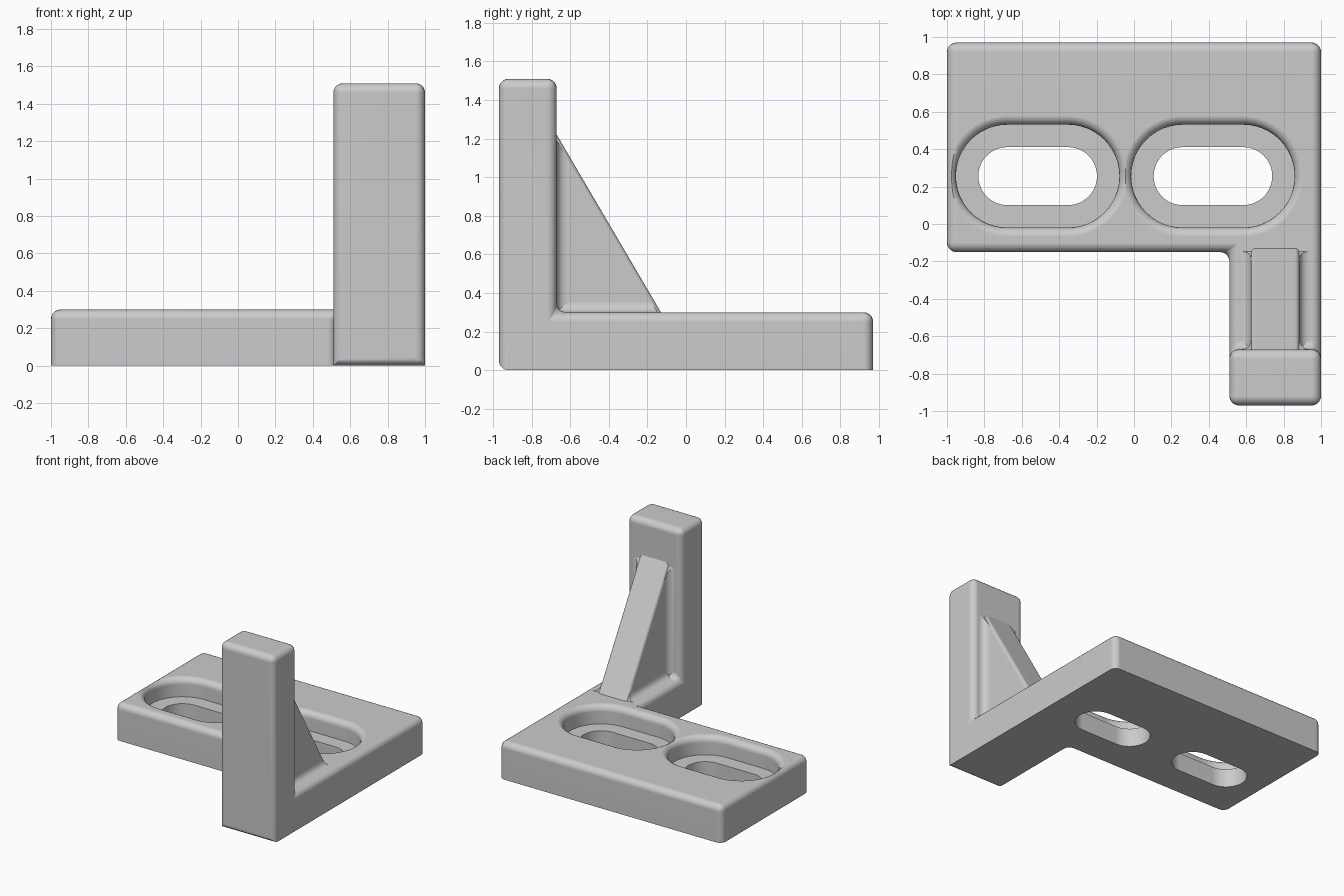
import bpy
import bmesh
from math import sin, cos, pi, radians
from mathutils import Vector

cube = bpy.data.objects.get("Cube")
if cube:
    bpy.data.objects.remove(cube, do_unlink=True)

grey = bpy.data.materials.new("plain grey")
grey.use_nodes = True
grey.diffuse_color = (0.6, 0.6, 0.6, 1)
grey.node_tree.nodes["Principled BSDF"].inputs["Base Color"].default_value = (0.6, 0.6, 0.6, 1)

R = 0.05                      # fillet radius
PLATE_TOP, POST_TOP = 0.30, 1.51
ARM_L, ARM_R = 0.51, 1.0
FRONT, POST_BACK, INNER, BACK = -0.97, -0.67, -0.15, 0.97


def prism(bm, points, offset):
    """Solid swept from a polygon along an offset; returns its faces."""
    low = [bm.verts.new(p) for p in points]
    high = [bm.verts.new(Vector(p) + Vector(offset)) for p in points]
    n = len(low)
    faces = [bm.faces.new(low[::-1]), bm.faces.new(high)]
    for i in range(n):
        j = (i + 1) % n
        faces.append(bm.faces.new((low[i], low[j], high[j], high[i])))
    bmesh.ops.recalc_face_normals(bm, faces=faces)
    return faces


def make_object(bm, name):
    mesh = bpy.data.meshes.new(name)
    bmesh.ops.recalc_face_normals(bm, faces=bm.faces[:])
    bm.to_mesh(mesh)
    bm.free()
    mesh.materials.append(grey)
    obj = bpy.data.objects.new(name, mesh)
    bpy.context.collection.objects.link(obj)
    return obj


def activate(obj):
    bpy.ops.object.select_all(action='DESELECT')
    obj.select_set(True)
    bpy.context.view_layer.objects.active = obj


def smooth(obj):
    activate(obj)
    bpy.ops.object.shade_smooth_by_angle(angle=radians(35))
    mod = obj.modifiers.new("even_shading", 'WEIGHTED_NORMAL')
    mod.keep_sharp = True


# Bracket body: L-shaped plate with a post raised from the end of its arm
bm = bmesh.new()
plan = [(ARM_L, FRONT), (ARM_R, FRONT), (ARM_R, POST_BACK), (ARM_R, BACK),
        (-1, BACK), (-1, INNER), (ARM_L, INNER), (ARM_L, POST_BACK)]
top = prism(bm, [(x, y, 0) for x, y in plan], (0, 0, PLATE_TOP))[1]
ends = [v for v in top.verts if abs(v.co.y - POST_BACK) < 0.001]
bmesh.utils.face_split(top, ends[0], ends[1])
bm.normal_update()
foot = [f for f in bm.faces if f.normal.z > 0.9
        and f.calc_center_median().y < POST_BACK][0]
raised = bmesh.ops.extrude_discrete_faces(bm, faces=[foot])["faces"]
bmesh.ops.translate(bm, verts=raised[0].verts[:], vec=(0, 0, POST_TOP - PLATE_TOP))
bmesh.ops.recalc_face_normals(bm, faces=bm.faces[:])
bmesh.ops.dissolve_limit(bm, angle_limit=radians(1), verts=bm.verts[:], edges=bm.edges[:])

# Round every edge but the underside, where only the front edge is rounded
rounded = [e for e in bm.edges
           if any(v.co.z > 0.01 for v in e.verts)
           or all(v.co.y < FRONT + 0.01 for v in e.verts)]
bmesh.ops.bevel(bm, geom=rounded, offset=R, offset_type='OFFSET', segments=5,
                profile=0.5, affect='EDGES', clamp_overlap=False)
body = make_object(bm, "bracket_body")


def slot_cutter(cx, cy):
    """Stepped slot: narrow through hole, wide recess, flared rounded rim."""
    hole, recess, half, floor = 0.155, 0.275, 0.162, 0.15
    rings = [(hole, -0.1), (hole, floor), (recess, floor)]
    for i in range(6):
        a = pi / 2 * i / 5
        rings.append((recess + R * (1 - cos(a)), PLATE_TOP - R + R * sin(a) + 0.0004))
    rings.append((recess + R, PLATE_TOP + 0.1))
    bm = bmesh.new()
    loops = []
    for r, z in rings:
        loop = []
        for side, start in ((1, -pi / 2), (-1, pi / 2)):
            for k in range(25):
                a = start + pi * k / 24
                loop.append(bm.verts.new((cx + side * half + r * cos(a), cy + r * sin(a), z)))
        loops.append(loop)
    for a, b in zip(loops, loops[1:]):
        for i in range(len(a)):
            j = (i + 1) % len(a)
            bm.faces.new((a[i], a[j], b[j], b[i]))
    bm.faces.new(loops[0][::-1])
    bm.faces.new(loops[-1])
    return make_object(bm, "slot_cutter")


# Two mounting slots
for cx in (-0.515, 0.422):
    cutter = slot_cutter(cx, 0.256)
    cutter.hide_render = True
    mod = body.modifiers.new("slot", 'BOOLEAN')
    mod.operation, mod.solver, mod.object = 'DIFFERENCE', 'EXACT', cutter
    activate(body)
    bpy.ops.object.modifier_apply(modifier=mod.name)
    bpy.data.objects.remove(cutter, do_unlink=True)
smooth(body)

# Triangular rib between arm and post, slightly sunk into both
RIB_L, RIB_R = 0.625, 0.885
RIB_TOP = Vector((0, POST_BACK, 1.22))
RIB_FOOT = Vector((0, -0.13, PLATE_TOP))
slope = RIB_FOOT - RIB_TOP
outward = Vector((0, -slope.z, slope.y)).normalized()
low = RIB_FOOT + slope * 0.05
high = RIB_TOP - slope * 0.09
bm = bmesh.new()
prism(bm, [(RIB_L, high.y, low.z), (RIB_L, low.y, low.z), (RIB_L, high.y, high.z)],
      (RIB_R - RIB_L, 0, 0))
long_edges = [e for e in bm.edges if e.calc_length() > 1.15]
bmesh.ops.bevel(bm, geom=long_edges, offset=0.025, offset_type='OFFSET', segments=4,
                profile=0.5, affect='EDGES', clamp_overlap=False)

# Hollow fillets where the rib sides meet the arm and the post
sunk = 0.02
section = [(-sunk, -sunk), (R, -sunk)]
section += [(R - R * sin(pi / 2 * i / 5), R - R * cos(pi / 2 * i / 5)) for i in range(6)]
section.append((-sunk, R))
for x, s in ((RIB_L, -1), (RIB_R, 1)):
    arm = [(x + s * u, POST_BACK, PLATE_TOP + v) for u, v in section]
    post = [(x + s * u, POST_BACK + v, PLATE_TOP) for u, v in section]
    for points, offset in ((arm, (0, 0.6, 0)), (post, (0, 0, 1.0))):
        faces = prism(bm, points, offset)
        geom = set(faces)
        for f in faces:
            geom.update(f.verts, f.edges)
        bmesh.ops.bisect_plane(bm, geom=list(geom), plane_co=RIB_FOOT - outward * 0.015,
                               plane_no=outward, clear_outer=True)
        bmesh.ops.holes_fill(bm, edges=[e for e in bm.edges if e.is_boundary], sides=0)
rib = make_object(bm, "support_rib")
smooth(rib)
